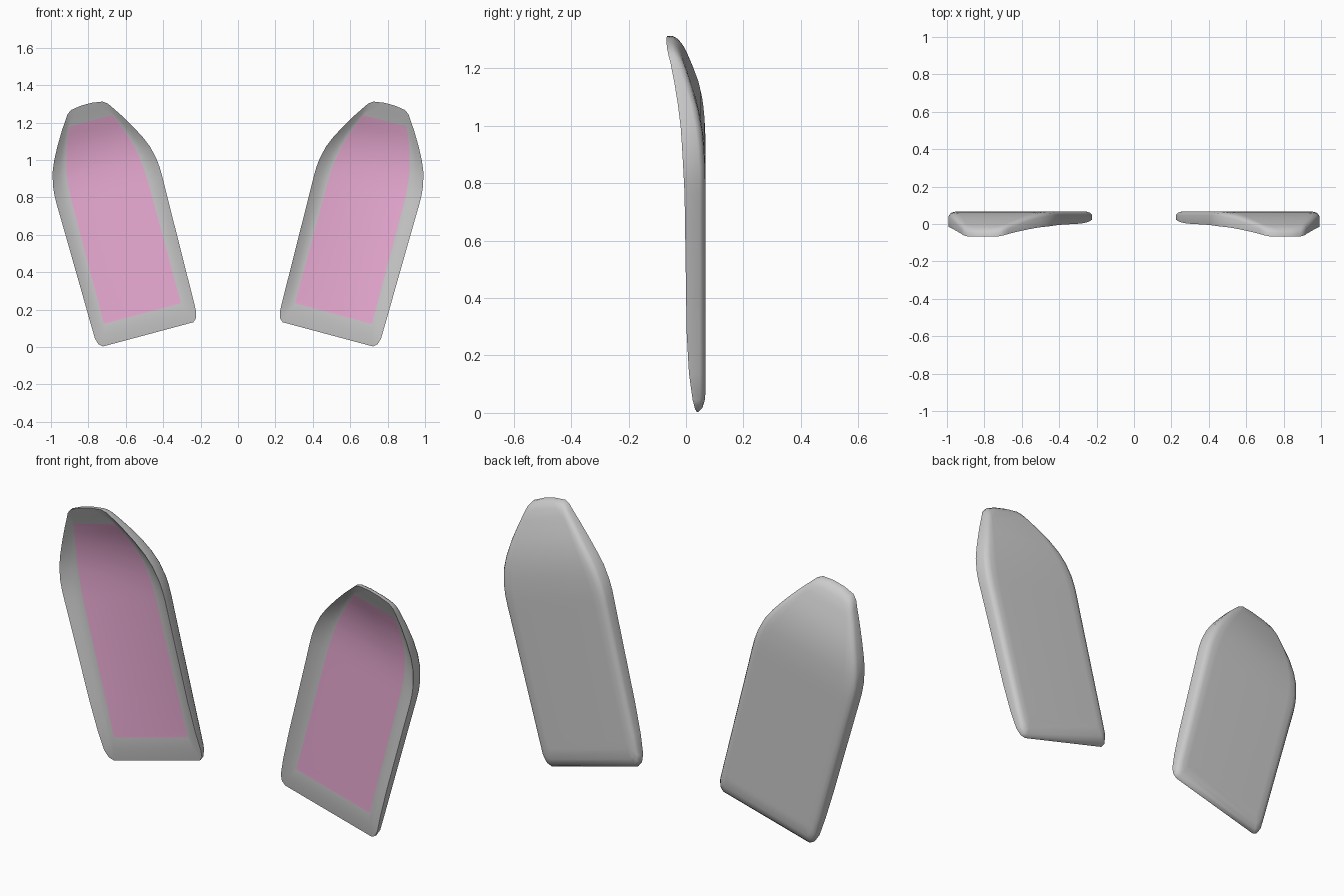
import bpy, bmesh, math

if "Cube" in bpy.data.objects:
    bpy.data.objects.remove(bpy.data.objects["Cube"])

TILT = math.radians(15)
PIVOT = (0.48, 0.065)          # bottom centre of the right ear (x, z)

# (height, value) profiles along the ear
HALF_WIDTH = [(0.003, .25), (.02, .27), (.055, .28), (.15, .282), (.3, .284), (.5, .287), (.7, .29),
              (.8, .292), (.85, .291), (.9, .286), (.97, .27), (1.03, .245), (1.1, .208), (1.17, .166),
              (1.225, .129), (1.25, .112), (1.268, .088), (1.277, .03)]
PANEL_WIDTH = [(0, .213), (.8, .211), (.9, .205), (1.0, .188), (1.1, .155), (1.184, .12)]
BACK_Y = [(0, .064), (.05, .068), (.85, .068), (.92, .066), (1.0, .059), (1.06, .048), (1.1, .038),
          (1.2, .003), (1.28, -.03)]
RIM_Y = [(0, .038), (.03, .028), (.1, .014), (.25, .003), (.8, -.005), (.94, -.012), (1.036, -.019),
         (1.127, -.032), (1.214, -.05), (1.28, -.069)]


def sample(table, v):
    for (a, p), (b, q) in zip(table, table[1:]):
        if v <= b:
            return p + (q - p) * max(0, (v - a) / (b - a))
    return table[-1][1]


def back(v):
    return sample(BACK_Y, v)


def floor(v):
    return back(v) - .037


# Each ring: how far in from the outline (0) to the panel edge (1), and its depth
def rim_edge(v):
    return sample(RIM_Y, v)


def dish_mid(v):
    return .25 * rim_edge(v) + .75 * floor(v)


RINGS = [(1, floor), (.5, dish_mid), (0, rim_edge), (0, lambda v: back(v) - .021),
         (.12, lambda v: back(v) - .008), (.38, lambda v: back(v) - .001), (.8, back)]


def ring_points(inset, depth, side):
    rows = []
    for v, w in HALF_WIDTH:
        pv = .115 + v / 1.277 * 1.069
        h = v + (pv - v) * inset
        half = w + (sample(PANEL_WIDTH, pv) - w) * inset
        rows.append((half, h))
    loop = [(-w, h) for w, h in rows] + [(w, h) for w, h in reversed(rows)]
    c, s = math.cos(TILT), math.sin(TILT)
    return [(side * (PIVOT[0] + u * c + h * s), depth(h), PIVOT[1] - u * s + h * c) for u, h in loop]


def make_ear(name, side, pink):
    bm = bmesh.new()
    rings = [[bm.verts.new(p) for p in ring_points(t, d, side)] for t, d in RINGS]
    n = len(rings[0])
    # dish, wall and rounded back edge
    for a, b in zip(rings, rings[1:]):
        for i in range(n):
            j = (i + 1) % n
            bm.faces.new((a[i], a[j], b[j], b[i]))
    # inner panel and back panel as rows of quads
    for ring, mat in ((rings[0], 1), (rings[-1], 0)):
        for i in range(n // 2 - 1):
            f = bm.faces.new((ring[i], ring[i + 1], ring[n - 2 - i], ring[n - 1 - i]))
            f.material_index = mat
    bmesh.ops.recalc_face_normals(bm, faces=bm.faces)
    mesh = bpy.data.meshes.new(name)
    mesh.materials.append(None)
    mesh.materials.append(pink)
    bm.to_mesh(mesh)
    bm.free()
    ob = bpy.data.objects.new(name, mesh)
    bpy.context.collection.objects.link(ob)
    bpy.ops.object.select_all(action='DESELECT')
    ob.select_set(True)
    bpy.context.view_layer.objects.active = ob
    bpy.ops.object.shade_smooth_by_angle(angle=math.radians(50))


pink = bpy.data.materials.new("inner_pink")
pink.diffuse_color = (0.85, 0.42, 0.68, 1)
pink.use_nodes = True
pink.node_tree.nodes["Principled BSDF"].inputs["Base Color"].default_value = pink.diffuse_color
make_ear("right_ear", 1, pink)
make_ear("left_ear", -1, pink)
